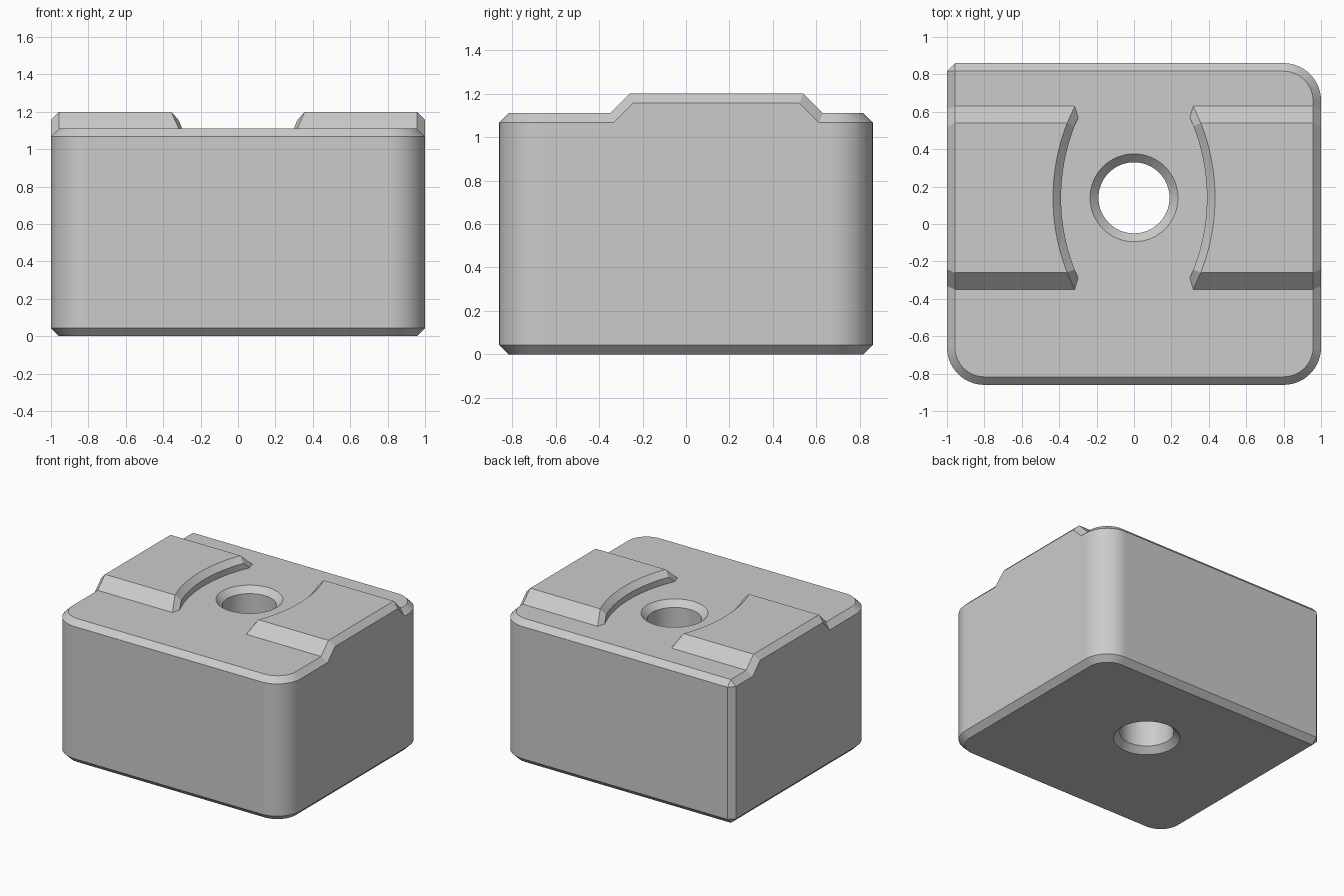
import bpy, bmesh, math

if "Cube" in bpy.data.objects:
    bpy.data.objects.remove(bpy.data.objects["Cube"])

C = 0.043                      # chamfer size
HX, HY, R = 1.0, 0.86, 0.2     # half sizes and corner radius
H, TOP = 1.11, 1.2             # deck height, ridge height
YC = 0.14                      # centre line of ridge and hole
D_TOP, D_BASE = 0.40, 0.49     # ridge half widths
SLOPE = TOP - C * math.sqrt(2) + D_TOP   # chamfer line on the ridge slope: z + d
D_SIDE = SLOPE - (H - C)       # ridge half width at the outer wall

bm = bmesh.new()


def face(points):
    bm.faces.new([bm.verts.new(p) for p in points])


def loft(rings, closed=True, skip=()):
    """Join rings of points; skip = (strip, column) pairs left open."""
    for s, (a, b) in enumerate(zip(rings, rings[1:])):
        n = len(a)
        for j in range(n if closed else n - 1):
            if (s, j) not in skip:
                k = (j + 1) % n
                face((a[j], a[k], b[k], b[j]))


def arc(cx, cy, r, start, z, seg=14):
    angles = [math.radians(start + 90 * i / seg) for i in range(seg + 1)]
    return [(cx + r * math.cos(t), cy + r * math.sin(t), z) for t in angles]


def outline(i, z, d):
    """Block outline inset by i: three round corners, one chamfered corner."""
    x, y = HX - R, HY - R
    pts = arc(-x, -y, R - i, 180, z) + arc(x, -y, R - i, 270, z)
    right = len(pts)
    pts += [(HX - i, YC - d, z), (HX - i, YC + d, z)]
    pts += arc(x, y, R - i, 0, z)
    pts += [(-(HX - C), HY - i, z), (-(HX - i), HY - C, z)]
    pts += [(-(HX - i), YC + d, z), (-(HX - i), YC - d, z)]
    return pts, right


# Block walls, open where the ridge crosses the upper chamfer
levels = [(C, 0, D_SIDE), (0, C, D_SIDE), (0, H - C, D_SIDE), (C, H, D_BASE)]
made = [outline(*lv) for lv in levels]
rings = [m[0] for m in made]
right = made[0][1]
loft(rings, skip={(2, right), (2, len(rings[0]) - 2)})

# Bore with chamfered ends
N = 64
bore = []
for r, z in ((0.235, 0), (0.19, 0.045), (0.19, H - 0.045), (0.235, H)):
    bore.append([(r * math.cos(2 * math.pi * k / N),
                  YC + r * math.sin(2 * math.pi * k / N), z) for k in range(N)])
loft(bore)

# Ridge halves with curved inner walls
M = 28


def profile(d_top, z_top, d_base, z_base):
    pts = [(-d_base, z_base)]
    pts += [(-d_top + 2 * d_top * k / M, z_top) for k in range(M + 1)]
    return pts + [(d_base, z_base)]


def curve_x(d, r):
    return math.sqrt(r * r - d * d) - 0.66


full = profile(D_TOP, TOP, D_BASE, H)
low_top = SLOPE - (TOP - C)
outer = profile(low_top, TOP - C, D_SIDE, H - C)
inner = profile(low_top, TOP - C, SLOPE - H, H)

for s in (-1, 1):
    stations = [
        [(s * HX, YC + d, z) for d, z in outer],
        [(s * (HX - C), YC + d, z) for d, z in full],
        [(s * curve_x(d, 1.093), YC + d, z) for d, z in full],
        [(s * curve_x(d, 1.05), YC + d, z) for d, z in inner],
        [(s * curve_x(d, 1.05), YC + d, H) for d, z in inner],
    ]
    loft(stations, closed=False)
    face(stations[0])

# Weld, then fill deck and underside around the bore
bmesh.ops.remove_doubles(bm, verts=bm.verts[:], dist=1e-4)
for level in (0, H):
    edges = [e for e in bm.edges if e.is_boundary
             and all(abs(v.co.z - level) < 1e-4 for v in e.verts)]
    bmesh.ops.triangle_fill(bm, edges=edges, use_beauty=True,
                            normal=(0, 0, 1 if level else -1))
bmesh.ops.recalc_face_normals(bm, faces=bm.faces[:])

mesh = bpy.data.meshes.new("clamp_block")
bm.to_mesh(mesh)
bm.free()
block = bpy.data.objects.new("clamp_block", mesh)
bpy.context.collection.objects.link(block)

grey = bpy.data.materials.new("plain grey")
grey.diffuse_color = (0.6, 0.6, 0.6, 1)
grey.use_nodes = True
grey.node_tree.nodes["Principled BSDF"].inputs["Base Color"].default_value = grey.diffuse_color
mesh.materials.append(grey)

bpy.context.view_layer.objects.active = block
block.select_set(True)
bpy.ops.object.shade_smooth_by_angle(angle=math.radians(25))
weighted = block.modifiers.new("flat_walls", 'WEIGHTED_NORMAL')
weighted.keep_sharp = True
